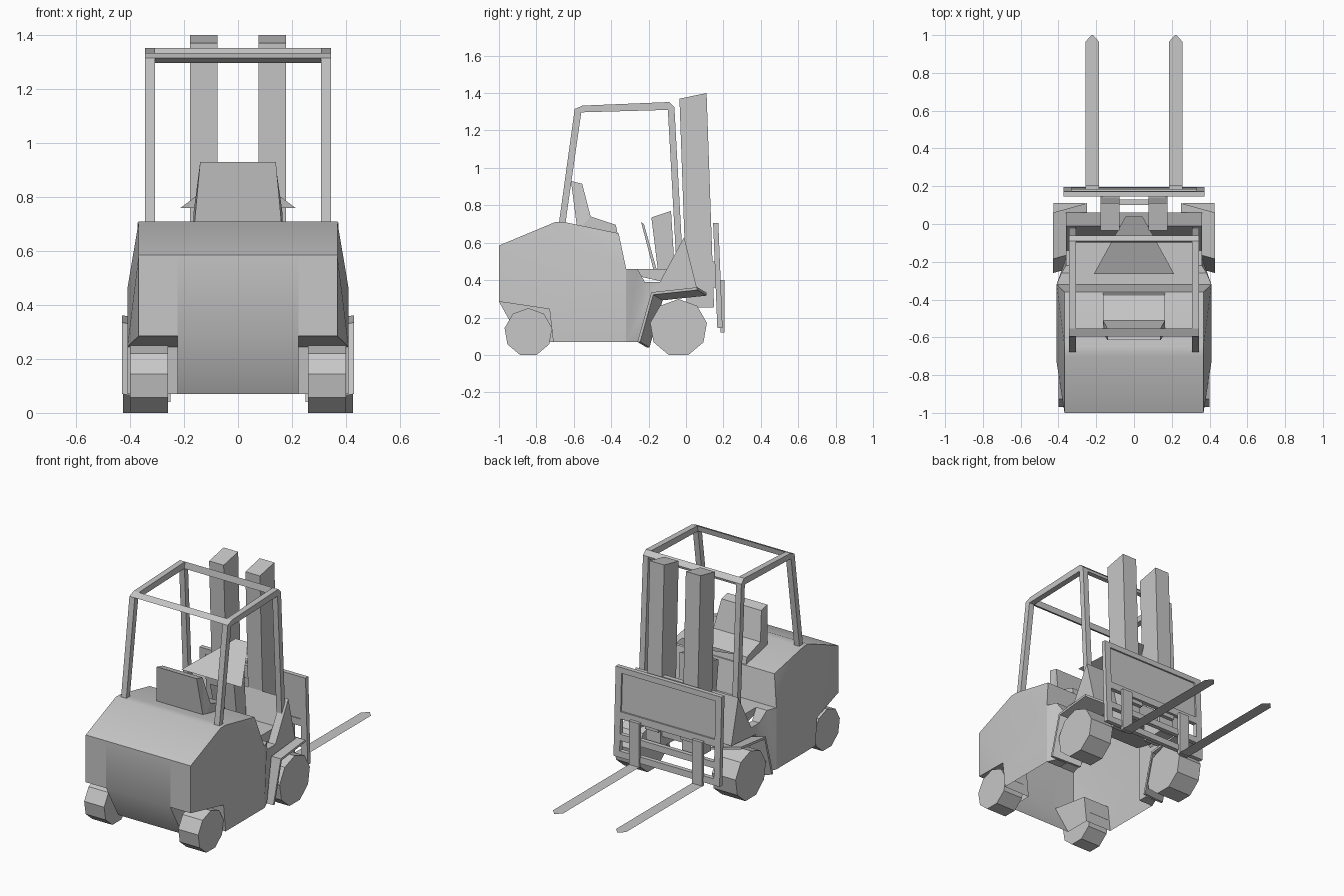
import bpy, bmesh, math
from mathutils import Vector

cube = bpy.data.objects.get("Cube")
if cube:
    bpy.data.objects.remove(cube, do_unlink=True)

grey = bpy.data.materials.new("plain_grey")
grey.use_nodes = True
grey.diffuse_color = (0.57, 0.57, 0.57, 1)
grey.node_tree.nodes["Principled BSDF"].inputs["Base Color"].default_value = (0.57, 0.57, 0.57, 1)


def finish(name, bm, mirror):
    mesh = bpy.data.meshes.new(name)
    bm.to_mesh(mesh)
    bm.free()
    mesh.materials.append(grey)
    ob = bpy.data.objects.new(name, mesh)
    bpy.context.collection.objects.link(ob)
    if mirror:
        ob.modifiers.new("mirror", 'MIRROR').use_mirror_merge = False
    return ob


def sheet(name, points, mirror=False):
    """A single flat face."""
    bm = bmesh.new()
    bm.faces.new([bm.verts.new(p) for p in points])
    return finish(name, bm, mirror)


def profile(name, yz, start, end, mirror=False, shape=None, drop=None):
    """Extrude a side outline between two offsets; shape sets the far x, drop opens faces."""
    bm = bmesh.new()
    start, end = Vector(start), Vector(end)
    face = bm.faces.new([bm.verts.new(Vector((0, y, z)) + start) for y, z in yz])
    new = bmesh.ops.extrude_face_region(bm, geom=[face])["geom"]
    for v in new:
        if isinstance(v, bmesh.types.BMVert):
            v.co += end - start
            if shape:
                v.co.x = shape(v.co)
    bmesh.ops.triangulate(bm, faces=[f for f in bm.faces if len(f.verts) > 4],
                          ngon_method='EAR_CLIP')
    bmesh.ops.recalc_face_normals(bm, faces=bm.faces)
    if drop:
        gone = [f for f in bm.faces if drop(f.calc_center_median(), f.normal)]
        bmesh.ops.delete(bm, geom=gone, context='FACES')
    return finish(name, bm, mirror)


def slab(name, yz, x0, x1, mirror=False):
    return profile(name, yz, (x0, 0, 0), (x1, 0, 0), mirror)


def box(name, xs, ys, zs, mirror=False):
    (y0, y1), (z0, z1) = ys, zs
    return slab(name, [(y0, z0), (y1, z0), (y1, z1), (y0, z1)], xs[0], xs[1], mirror)


def wheel(name, y, r, x0, x1):
    # nine sides, resting on a flat
    zc = r * math.cos(math.pi / 9)
    ring = [math.pi / 2 + i * math.tau / 9 for i in range(9)]
    slab(name, [(y + r * math.cos(a), zc + r * math.sin(a)) for a in ring], x0, x1, True)


# Rear body: a shell open underneath, with flanks that bulge at mid height
hood = [(-1, .285), (-1, .585), (-.7, .71), (-.65, .71), (-.36, .65), (-.32, .46)]
center = profile("body_center", hood + [(-.88, .07)], (-.225, 0, 0), (.225, 0, 0),
                 drop=lambda c, n: abs(n.x) > .9 or (n.z < -.2 and c.y > -.9))
flank = profile("body_flank", hood + [(-.32, .07), (-.71, .07), (-.73, .245)],
                (.225, 0, 0), (.41, 0, 0), True,
                shape=lambda co: .41 if co.y > -.8 and co.z < .6 else .368,
                drop=lambda c, n: c.x < .23 or c.z < .08 or c.y > -.325 and n.y > .9)
sheet("rear_arch_wall", [(.225, -1, .285), (.225, -.73, .245), (.225, -.71, .07),
                         (.225, -.88, .07)], True)

# Front body: cheeks narrowing forward, floor and sloping bulkhead
cheek = profile("body_cheek", [(-.32, .46), (-.26, .46), (-.22, .39), (-.14, .39), (-.01, .63),
                               (.06, .35), (-.18, .33), (-.26, .07), (-.32, .07)],
                (.31, 0, 0), (.36, 0, 0), True,
                shape=lambda co: .41 if co.y < -.3 else .385 if co.y < -.25 else .36)
slab("floor_and_bulkhead", [(-.34, .46), (-.06, .46), (-.01, .63), (.06, .35), (-.34, .44)],
     -.31, .31)

# Soften only the shallow folds of the body
bpy.ops.object.select_all(action='DESELECT')
for ob in (center, flank, cheek):
    ob.select_set(True)
bpy.context.view_layer.objects.active = center
bpy.ops.object.shade_smooth_by_angle(angle=math.radians(32))

# Front mudguards, tilted down toward the body, and wheels
profile("front_fender", [(-.26, .07), (-.185, .335), (.06, .362), (.06, .347),
                         (-.175, .322), (-.245, .07)], (.25, .05, -.03), (.43, 0, 0), True)
wheel("front_wheel", -.04, .154, .26, .426)
wheel("rear_wheel", -.843, .129, .26, .4)

# Seat, with a backrest that narrows upward
seat = slab("seat", [(-.58, .66), (-.615, .93), (-.555, .915), (-.51, .74), (-.375, .695),
                     (-.36, .62)], -.165, .165)
for v in seat.data.vertices:
    if v.co.z > .85:
        v.co.x *= .85

# Dashboard, steering column and three-cornered steering wheel
slab("dashboard", [(-.185, .735), (-.08, .77), (-.06, .45), (-.15, .45)], -.1, .1)
slab("steering_column", [(-.24, .71), (-.225, .7), (-.155, .45), (-.175, .46)], -.03, .03)
sheet("steering_wheel", [(-.213, -.265, .76), (.213, -.265, .76), (.045, .04, .885),
                         (-.045, .04, .885)])

# Overhead guard: side hoops and cross bars
slab("guard_hoop", [(-.68, .70), (-.595, 1.315), (-.553, 1.333), (-.09, 1.352), (-.062, 1.325),
                    (-.02, .55), (-.055, .55), (-.097, 1.31), (-.56, 1.297), (-.645, .70)],
     .308, .345, True)
slab("guard_front_bar", [(-.09, 1.352), (-.062, 1.325), (-.066, 1.31), (-.097, 1.31)], -.31, .31)
slab("guard_rear_bar", [(-.595, 1.315), (-.553, 1.333), (-.56, 1.297)], -.31, .31)

# Mast uprights and their ties
slab("mast_upright", [(-.035, 1.37), (.11, 1.4), (.15, .255), (.005, .25)], .076, .178, True)
for z in (.32, .62):
    box("mast_tie", (-.08, .08), (.1, .13), (z, z + .08))
box("carriage_mount", (.076, .17), (.11, .17), (.36, .5), True)


# Load backrest, leaning slightly with the mast
def lean(z):
    return .145 + (.705 - z) * .04


def rail(name, x0, x1, z0, z1, depth=.028, inset=0, mirror=False):
    a, b = lean(z0) + inset, lean(z1) + inset
    slab(name, [(a, z0), (a + depth, z0), (b + depth, z1), (b, z1)], x0, x1, mirror)


rail("backrest_post", .33, .372, .145, .705, mirror=True)
rail("backrest_top", -.33, .33, .67, .705)
rail("backrest_bottom", -.33, .33, .145, .185)
rail("backrest_panel", -.33, .33, .43, .67, .012, .006)
rail("carriage_bar", -.33, .33, .385, .43)
rail("carriage_lower_bar", -.33, .33, .25, .29)

# Forks
box("fork_shank", (.185, .257), (.185, .205), (.12, .4), True)
sheet("fork_blade", [(.185, .19, .123), (.257, .19, .123), (.257, .965, .123), (.225, 1, .123),
                     (.217, 1, .123), (.185, .965, .123)], True)
